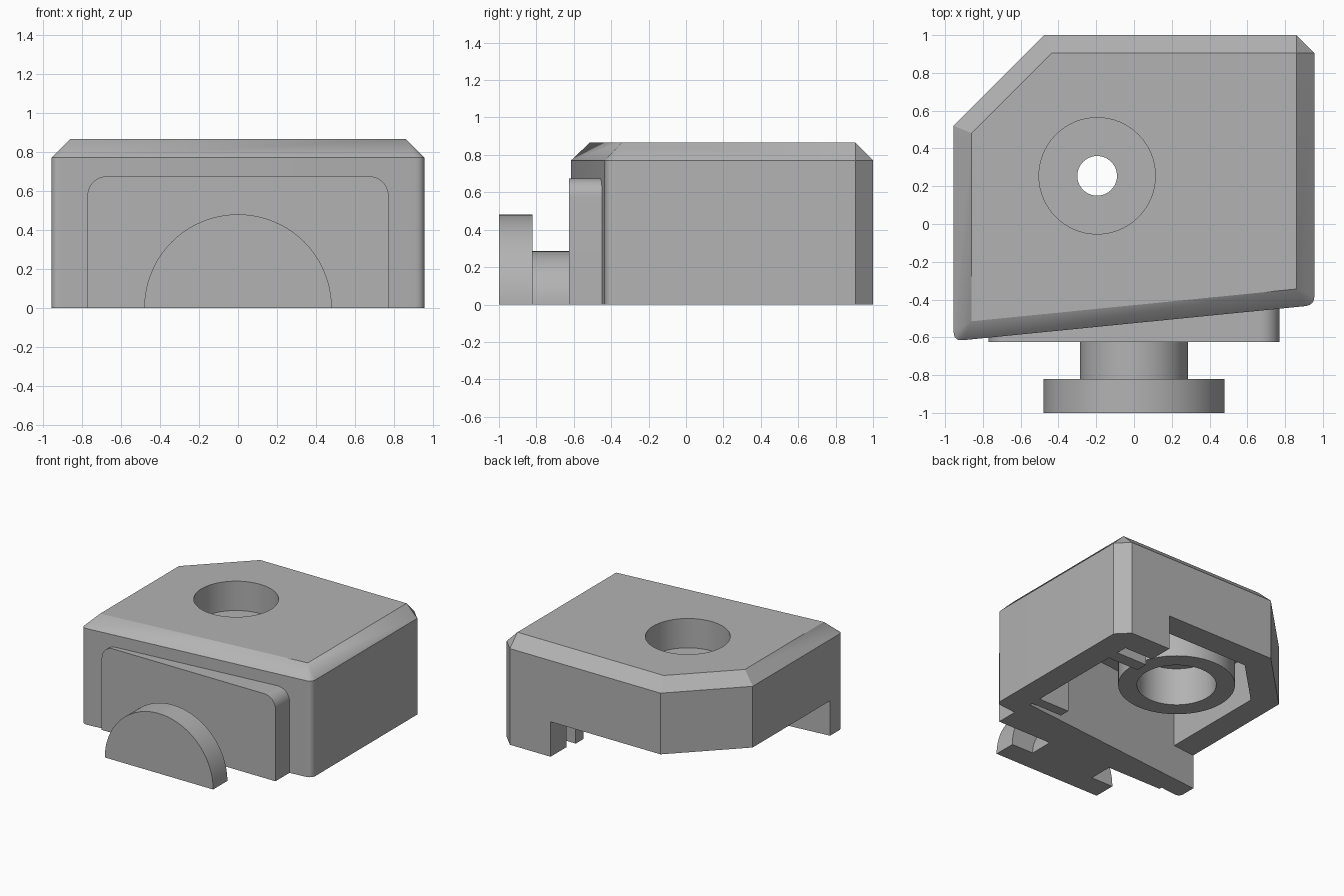
import bpy, bmesh, math
from mathutils import Vector

if "Cube" in bpy.data.objects:
    bpy.data.objects.remove(bpy.data.objects["Cube"])

grey = bpy.data.materials.new("plain grey")
grey.diffuse_color = (0.45, 0.45, 0.45, 1)
grey.use_nodes = True
grey.node_tree.nodes["Principled BSDF"].inputs["Base Color"].default_value = grey.diffuse_color


def finish(bm, name):
    bmesh.ops.recalc_face_normals(bm, faces=bm.faces)
    me = bpy.data.meshes.new(name)
    bm.to_mesh(me)
    bm.free()
    me.materials.append(grey)
    ob = bpy.data.objects.new(name, me)
    bpy.context.collection.objects.link(ob)
    return ob


def prism(name, pts, a, b, axis="z"):
    """Extrude a 2D outline from a to b along z (xy outline) or y (xz outline)."""
    bm = bmesh.new()
    put = (lambda p, t: (p[0], p[1], t)) if axis == "z" else (lambda p, t: (p[0], t, p[1]))
    face = bm.faces.new([bm.verts.new(put(p, a)) for p in pts])
    ext = bmesh.ops.extrude_face_region(bm, geom=[face])["geom"]
    move = Vector(put((0, 0), b - a))
    bmesh.ops.translate(bm, vec=move, verts=[v for v in ext if isinstance(v, bmesh.types.BMVert)])
    return finish(bm, name)


def arc(cx, cy, r, a0, a1, n):
    return [(cx + r * math.cos(math.radians(a0 + (a1 - a0) * i / n)),
             cy + r * math.sin(math.radians(a0 + (a1 - a0) * i / n))) for i in range(n + 1)]


def disc(name, r, a, b, n=64):
    return prism(name, arc(-0.195, 0.255, r, 0, 360, n)[:-1], a, b)


def rounded(prev, corner, nxt, r=0.05, n=6):
    c = Vector(corner)
    p = c + (Vector(prev) - c).normalized() * r
    q = c + (Vector(nxt) - c).normalized() * r
    return [tuple((1 - t) ** 2 * p + 2 * t * (1 - t) * c + t * t * q) for t in (i / n for i in range(n + 1))]


def combine(ob, tool, op):
    mod = ob.modifiers.new("b", 'BOOLEAN')
    mod.operation, mod.solver, mod.object = op, 'EXACT', tool
    dg = bpy.context.evaluated_depsgraph_get()
    me = bpy.data.meshes.new_from_object(ob.evaluated_get(dg))
    ob.modifiers.clear()
    ob.data = me
    bpy.data.objects.remove(tool)


def smooth(ob):
    bpy.ops.object.select_all(action='DESELECT')
    ob.select_set(True)
    bpy.context.view_layer.objects.active = ob
    bpy.ops.object.shade_smooth_by_angle(angle=math.radians(25))


# body: slanted front, cut back-left corner, chamfered top
W, FL, FR = 0.955, (-0.955, -0.62), (0.955, -0.43)
ring = [(-W, 0.52), (-0.475, 1.0), (0.86, 1.0), (W, 0.905)]
ring += rounded((W, 0.9), FR, FL) + rounded(FR, FL, (-W, 0.5))
top = [(-0.86, 0.481), (-0.436, 0.905), (0.86, 0.905), (0.86, -0.344), (-0.86, -0.515)]
bm = bmesh.new()
for pts, z in ((ring, 0), (ring, 0.77), (top, 0.865)):
    for p in pts:
        bm.verts.new((p[0], p[1], z))
bmesh.ops.convex_hull(bm, input=bm.verts[:])
bmesh.ops.dissolve_limit(bm, angle_limit=math.radians(1), verts=bm.verts[:], edges=bm.edges[:])
body = finish(bm, "body_shell")


def inner(x):  # inner face of the slanted front wall
    return -0.365 + 0.0995 * x


# hollow underside, then the low opening at the back left
cavity = [(-0.755, 0.437), (-0.392, 0.8), (0.755, 0.8), (0.755, inner(0.755)), (-0.755, inner(-0.755))]
combine(body, prism("cavity", cavity, -0.1, 0.67), 'DIFFERENCE')
notch = [(-1.3, inner(-1.3)), (0.5, inner(0.5)), (0.5, 1.3), (-1.3, 1.3)]
combine(body, prism("notch", notch, -0.2, 0.28), 'DIFFERENCE')

# screw boss with counterbores above and below a thin web
combine(body, disc("boss", 0.43, 0.28, 0.72), 'UNION')
combine(body, disc("bore_top", 0.308, 0.63, 1.0), 'DIFFERENCE')
combine(body, disc("bore_bottom", 0.292, 0.1, 0.585), 'DIFFERENCE')
combine(body, disc("screw_hole", 0.105, 0.1, 1.0), 'DIFFERENCE')
smooth(body)

# two ribs inside the right wall
for name, y0, y1 in (("rib_back", 0.61, 0.71), ("rib_front", -0.265, -0.18)):
    prism(name, [(0.48, y0), (0.80, y0), (0.80, y1), (0.48, y1)], 0, 0.69)

# front plate with rounded upper corners
plate = [(-0.77, 0), (0.77, 0)] + arc(0.67, 0.575, 0.1, 0, 90, 10) + arc(-0.67, 0.575, 0.1, 90, 180, 10)
smooth(prism("front_plate", plate, -0.625, -0.442, "y"))

# half-round stem and knob
smooth(prism("stem", arc(0, 0, 0.285, 0, 180, 40), -0.83, -0.615, "y"))
smooth(prism("knob", arc(0, 0, 0.48, 0, 180, 48), -1.0, -0.82, "y"))
